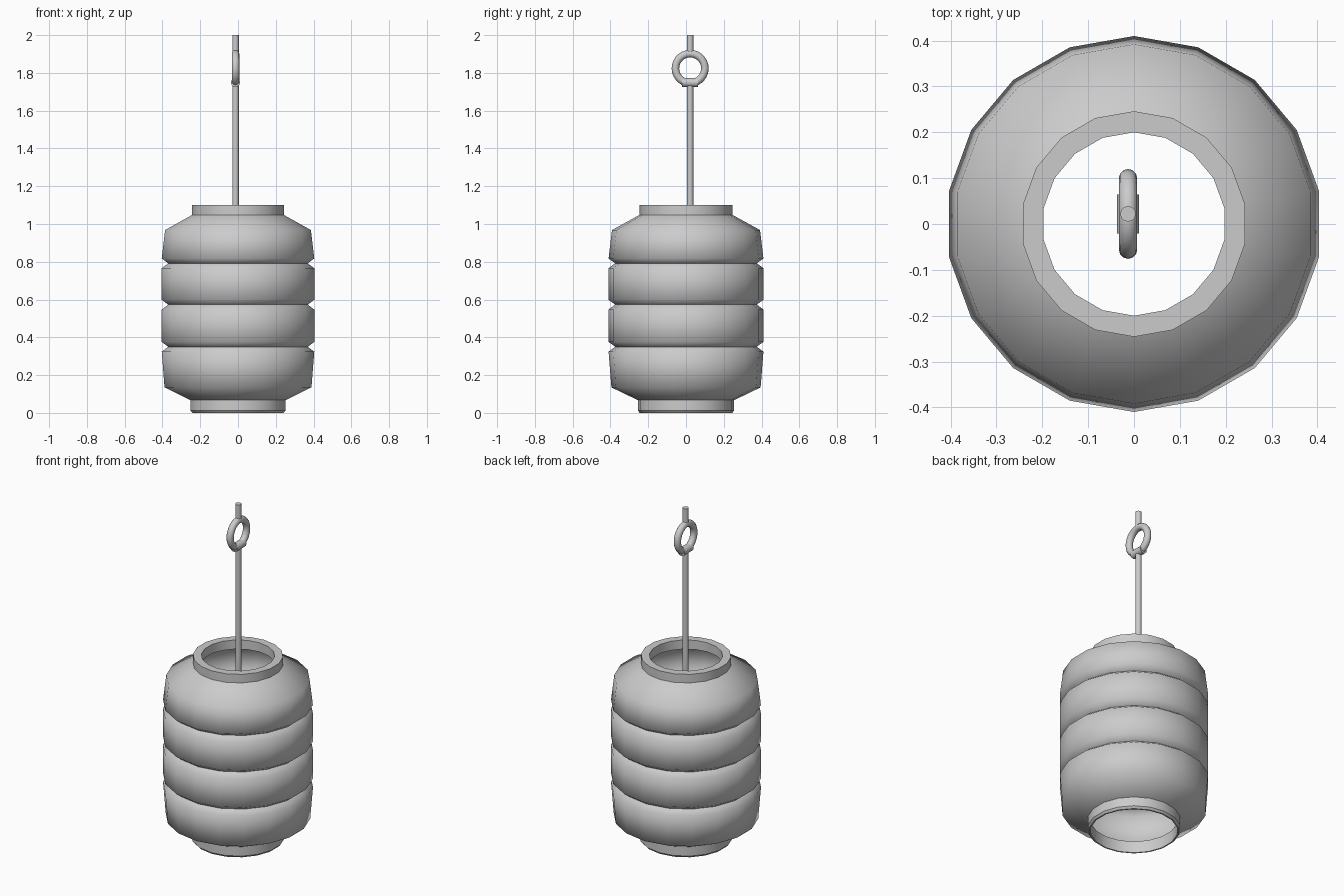
import bpy, bmesh, math

if "Cube" in bpy.data.objects:
    bpy.data.objects.remove(bpy.data.objects["Cube"])

SIDES = 18


def lathe(name, profile, closed=False, angle=60):
    """Revolve (radius, z) points around z with a vertex on the y axis."""
    bm = bmesh.new()
    rings = []
    for r, z in profile:
        ring = []
        for i in range(SIDES):
            a = math.pi / 2 + 2 * math.pi * i / SIDES
            ring.append(bm.verts.new((r * math.cos(a), r * math.sin(a), z)))
        rings.append(ring)
    pairs = list(zip(rings, rings[1:]))
    if closed:
        pairs.append((rings[-1], rings[0]))
    for lo, hi in pairs:
        for i in range(SIDES):
            j = (i + 1) % SIDES
            bm.faces.new((lo[i], lo[j], hi[j], hi[i]))
    if closed:
        bmesh.ops.recalc_face_normals(bm, faces=bm.faces)
    me = bpy.data.meshes.new(name)
    bm.to_mesh(me)
    bm.free()
    ob = bpy.data.objects.new(name, me)
    bpy.context.collection.objects.link(ob)
    smooth(ob, angle)
    return ob


def smooth(ob, angle):
    bpy.ops.object.select_all(action='DESELECT')
    ob.select_set(True)
    bpy.context.view_layer.objects.active = ob
    bpy.ops.object.shade_smooth_by_angle(angle=math.radians(angle))


def rod(name, x, y, z0, z1, r):
    bpy.ops.mesh.primitive_cylinder_add(vertices=12, radius=r, depth=z1 - z0,
                                        location=(x, y, (z0 + z1) / 2))
    ob = bpy.context.object
    ob.name = name
    smooth(ob, 40)
    return ob


# pleated paper shade, a thin open shell
profile = [(0.25, 0.065), (0.395, 0.135)]
for z in (0.35, 0.573, 0.792):
    profile += [(0.41, z - 0.026), (0.375, z), (0.41, z + 0.026)]
profile += [(0.392, 0.968), (0.243, 1.05)]
lathe("lantern_shade", profile)

# end collars
lathe("bottom_collar", [(0.245, 0), (0.255, 0.012), (0.255, 0.07),
                        (0.237, 0.07), (0.237, 0)], closed=True, angle=35)
lathe("top_collar", [(0.246, 1.045), (0.246, 1.1), (0.2, 1.1), (0.2, 1.045)],
      closed=True, angle=35)

# hanging cord with ring
CX, CY, CZ = -0.013, 0.022, 1.824
rod("lower_cord", CX, CY, 0.85, 1.745, 0.017)
rod("upper_cord", CX, CY, 1.9, 2.0, 0.017)
bpy.ops.mesh.primitive_torus_add(major_segments=28, minor_segments=12,
                                 major_radius=0.078, minor_radius=0.02,
                                 location=(CX, CY, CZ),
                                 rotation=(0, math.pi / 2, 0))
ring = bpy.context.object
ring.name = "hanging_ring"
smooth(ring, 60)

# knot wrapped round the bottom of the ring
bpy.ops.mesh.primitive_cylinder_add(vertices=12, radius=0.024, depth=0.085,
                                    location=(CX, CY, 1.749),
                                    rotation=(math.pi / 2, 0, 0))
knot = bpy.context.object
knot.name = "cord_knot"
smooth(knot, 40)
